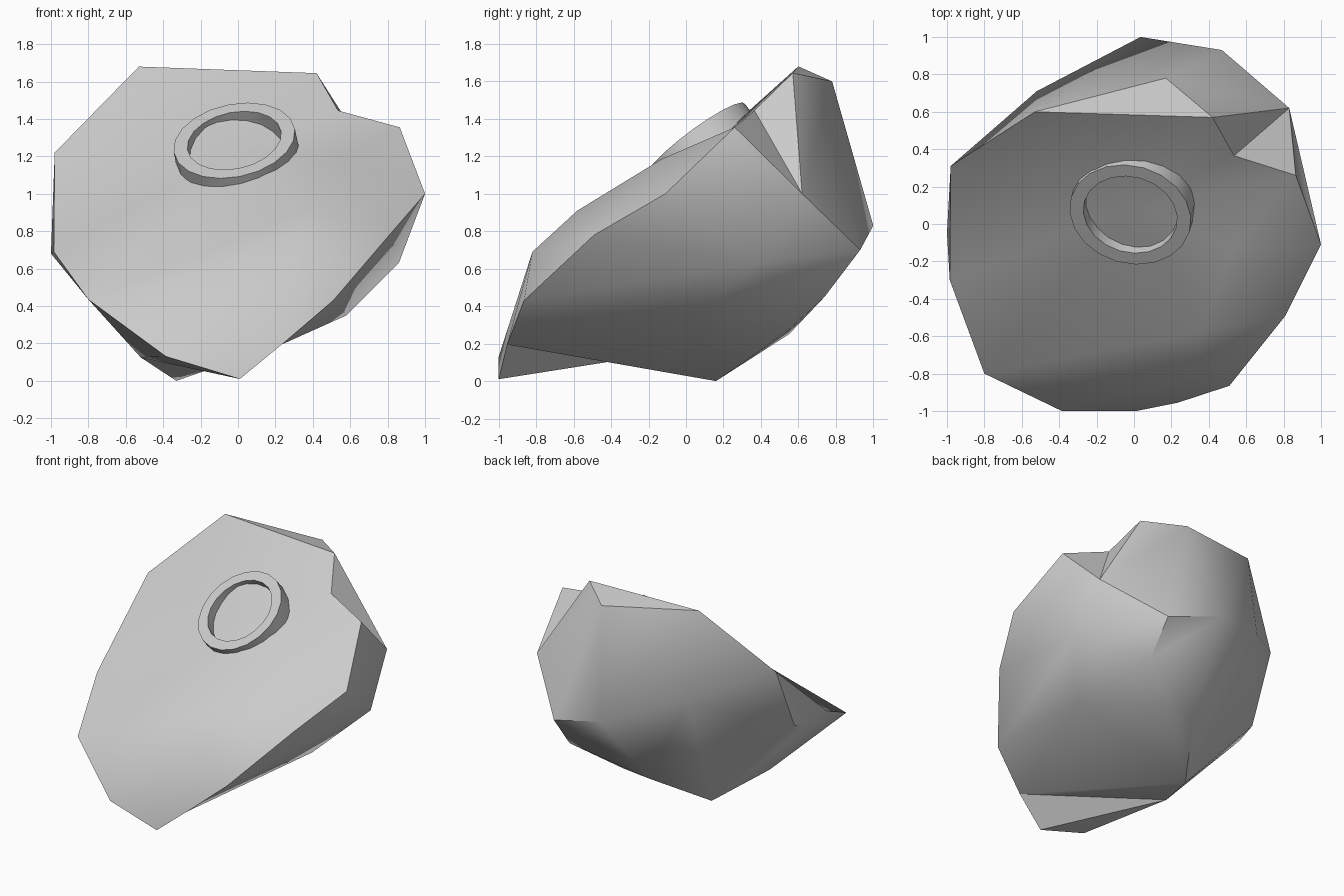
import bpy, bmesh
from math import radians, cos, sin, tau
from mathutils import Vector

if "Cube" in bpy.data.objects:
    bpy.data.objects.remove(bpy.data.objects["Cube"])


def finish(bm, name, angle):
    bmesh.ops.recalc_face_normals(bm, faces=bm.faces[:])
    mesh = bpy.data.meshes.new(name)
    bm.to_mesh(mesh)
    bm.free()
    ob = bpy.data.objects.new(name, mesh)
    bpy.context.collection.objects.link(ob)
    bpy.ops.object.select_all(action='DESELECT')
    ob.select_set(True)
    bpy.context.view_layer.objects.active = ob
    bpy.ops.object.shade_smooth_by_angle(angle=radians(angle))
    return ob


def find_edge(bm, a, b):
    """The edge whose ends are closest to a and b."""
    a, b = Vector(a), Vector(b)

    def miss(e):
        p, q = e.verts[0].co, e.verts[1].co
        return min((p - a).length + (q - b).length, (p - b).length + (q - a).length)

    return min(bm.edges, key=miss)


def dent(bm, a, b, point):
    """Split edge a-b at point and join the new corner to both neighbours."""
    edge = find_edge(bm, a, b)
    faces = list(edge.link_faces)
    opposite = [next(v for v in f.verts if v not in edge.verts) for f in faces]
    _, v = bmesh.utils.edge_split(edge, edge.verts[0], 0.5)
    for f, o in zip(faces, opposite):
        bmesh.utils.face_split(f, v, o)
    v.co = point


def flip(bm, a, b):
    """Turn the diagonal a-b of two triangles, if that edge exists."""
    e = find_edge(bm, a, b)
    ends = [v.co for v in e.verts]
    if all(min((Vector(p) - c).length for c in ends) < .01 for p in (a, b)):
        bmesh.utils.edge_rotate(e, True)


# Corners around the broad sloping front
peak, shoulder = (-.53, .60, 1.68), (.42, .57, 1.645)
notch_end, side_tip, brow = (.865, .26, 1.355), (1, -.11, 1.0), (.33, -.82, .69)
cheek = (.81, -.49, .78)
front = [peak, (-.98, .31, 1.22), (-.985, -.30, .69), (-.8, -.8, .435),
         brow, cheek, side_tip, notch_end, shoulder]

# Corners of the foot, back and underside
foot, keel, lip, flank = (.01, -1, .01), (-.33, .16, 0), (.235, -.955, .195), (-.52, -.27, .125)
toe, belly, rear, corner = (-.385, -1, .13), (.58, .07, .35), (.035, 1, .83), (.83, .62, 1.0)
rest = [foot, keel, lip, flank, toe, belly, rear, corner, (.51, -.865, .43),
        (.86, .38, .63), (.17, .78, 1.60), (.47, .93, .70), (.47, .74, .45),
        (-.08, .55, .25), (.16, .54, .265), (-.52, .71, 1.02),
        (-1, -.05, .68), (-.99, .10, .73)]

# Rock body: hull, with the front rebuilt as a shallow fan
bm = bmesh.new()
front_verts = {bm.verts.new(p) for p in front}
for p in rest:
    bm.verts.new(p)
bmesh.ops.convex_hull(bm, input=bm.verts[:])
slope = [f for f in bm.faces if all(v in front_verts for v in f.verts)]
bmesh.ops.delete(bm, geom=slope, context='FACES')
middle = (0, .10, 1.23)
rim = [e for e in bm.edges if len(e.link_faces) == 1]
hub = bm.verts.new(middle)
for e in rim:
    bm.faces.new((e.verts[0], e.verts[1], hub))
loose = [v for v in bm.verts if not v.link_faces]
bmesh.ops.delete(bm, geom=loose, context='VERTS')
loose = [e for e in bm.edges if not e.link_faces]
bmesh.ops.delete(bm, geom=loose, context='EDGES')

# Chipped corner and low ridges on the front
dent(bm, shoulder, notch_end, (.535, .365, 1.445))
dent(bm, middle, side_tip, (.53, -.13, 1.185))
dent(bm, middle, brow, (.36, -.58, .91))
flip(bm, middle, cheek)

# Hollow under the foot, and the fold down the back
flip(bm, foot, belly)
flip(bm, toe, keel)
dent(bm, foot, keel, (Vector(lip) + Vector(flank)) / 2)
flip(bm, corner, rear)
finish(bm, "rock_body", 40)

# Raised ring lying on the sloping front
bm = bmesh.new()
n = 20
profile = [(.33, 0), (.255, 0), (.255, -.15), (.33, -.15)]
loops = [[bm.verts.new((r * cos(tau * i / n), r * sin(tau * i / n), z))
          for r, z in profile] for i in range(n)]
for i in range(n):
    a, b = loops[i], loops[(i + 1) % n]
    for j in range(4):
        k = (j + 1) % 4
        bm.faces.new((a[j], b[j], b[k], a[k]))
ring = finish(bm, "raised_ring", 30)
ring.rotation_mode = 'QUATERNION'
ring.rotation_quaternion = Vector((-.17, -.59, .79)).to_track_quat('Z', 'Y')
ring.location = (-.02, .05, 1.285)
